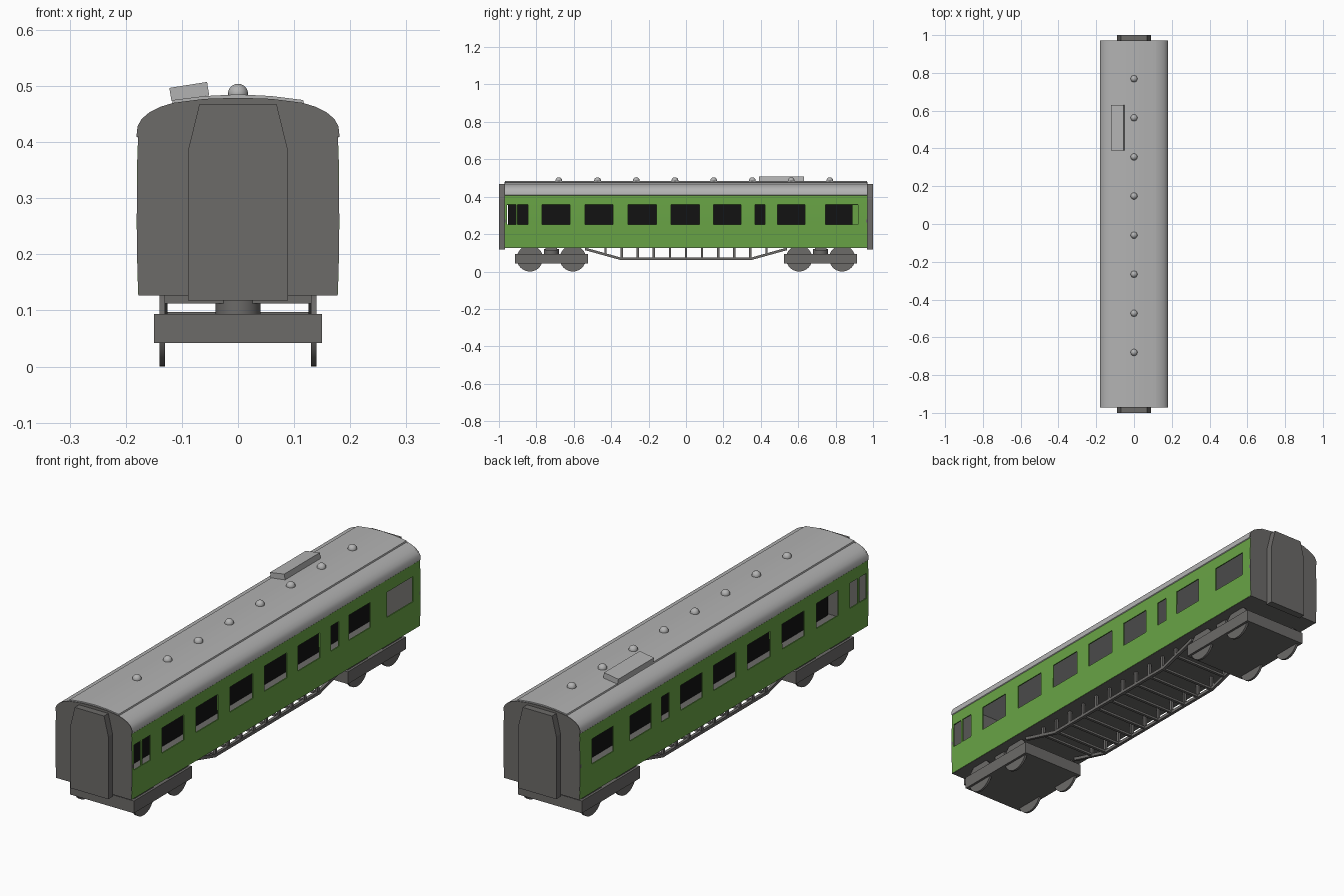
import bpy, bmesh, math

if "Cube" in bpy.data.objects:
    bpy.data.objects.remove(bpy.data.objects["Cube"])

def material(name, rgb):
    m = bpy.data.materials.new(name)
    m.diffuse_color = (*rgb, 1)
    m.use_nodes = True
    m.node_tree.nodes["Principled BSDF"].inputs["Base Color"].default_value = m.diffuse_color
    return m

GREEN = material("coach_green", (0.14, 0.37, 0.06))
DARK = material("dark_grey", (0.15, 0.145, 0.14))
ROOF = material("roof_grey", (0.45, 0.45, 0.45))
BLACK = material("partition_black", (0.006, 0.006, 0.006))

def finish(name, bm, mat, smooth=None):
    bmesh.ops.recalc_face_normals(bm, faces=bm.faces)
    me = bpy.data.meshes.new(name)
    bm.to_mesh(me)
    bm.free()
    me.materials.append(mat)
    ob = bpy.data.objects.new(name, me)
    bpy.context.collection.objects.link(ob)
    if smooth:
        bpy.ops.object.select_all(action='DESELECT')
        ob.select_set(True)
        bpy.context.view_layer.objects.active = ob
        bpy.ops.object.shade_smooth_by_angle(angle=math.radians(smooth))
    return ob

def box(name, x, y, z, mat):
    """Box from (min, max) pairs."""
    bm = bmesh.new()
    bmesh.ops.create_cube(bm, size=1)
    for v in bm.verts:
        v.co = [lo + (c + 0.5) * (hi - lo) for c, (lo, hi) in zip(v.co, (x, y, z))]
    return finish(name, bm, mat)

def extrude(name, profile, axis, a, b, mat, smooth=None):
    """Closed profile extruded along y (points x,z) or x (points y,z)."""
    bm = bmesh.new()
    place = (lambda p, d: (p[0], d, p[1])) if axis == 'y' else (lambda p, d: (d, p[0], p[1]))
    face = bm.faces.new([bm.verts.new(place(p, a)) for p in profile])
    new = bmesh.ops.extrude_face_region(bm, geom=[face])['geom']
    move = (0, b - a, 0) if axis == 'y' else (b - a, 0, 0)
    bmesh.ops.translate(bm, vec=move, verts=[v for v in new if isinstance(v, bmesh.types.BMVert)])
    return finish(name, bm, mat, smooth)

def mirrored(half):
    """Complete a right-hand half profile that runs bottom to top."""
    return half + [(-x, z) for x, z in reversed(half) if x > 0]

# Side walls: a grid of panels leaving the window cells open
ROWS = [(0.178, 0.128), (0.18, 0.20), (0.1805, 0.25), (0.180, 0.357), (0.178, 0.412)]
WINDOWS = [(-0.957, -0.91), (-0.90, -0.846), (-0.77, -0.62), (-0.54, -0.39),
           (-0.31, -0.157), (-0.08, 0.072), (0.147, 0.293), (0.368, 0.422), (0.49, 0.635)]

def side_wall(name, s, last_window):
    wins = WINDOWS + [last_window]
    ys = [-0.97] + [y for w in wins for y in w] + [0.97]
    bm = bmesh.new()
    grid = [[bm.verts.new((s * x, y, z)) for x, z in ROWS] for y in ys]
    for i in range(len(ys) - 1):
        for j in range(len(ROWS) - 1):
            if j == 2 and i % 2:
                continue
            bm.faces.new((grid[i][j], grid[i + 1][j], grid[i + 1][j + 1], grid[i][j + 1]))
    bmesh.ops.recalc_face_normals(bm, faces=bm.faces)
    bm.normal_update()
    if sum(f.normal.x for f in bm.faces) * s < 0:
        bmesh.ops.reverse_faces(bm, faces=bm.faces)
    # inner skin and window reveals
    bmesh.ops.solidify(bm, geom=bm.faces[:], thickness=0.005)
    finish(name, bm, GREEN, 30)

side_wall("right_side", 1, (0.745, 0.92))
side_wall("left_side", -1, (0.745, 0.89))

# Arched roof shell
arch = [(0.181, 0.41), (0.179, 0.428), (0.172, 0.441), (0.158, 0.453),
        (0.138, 0.463), (0.115, 0.470), (0.06, 0.477), (0, 0.479)]
outer = mirrored(arch)
inner = [(x * 0.965, z - 0.006) for x, z in reversed(outer)]
extrude("roof", outer + inner, 'y', -0.968, 0.968, ROOF, 40)
# Raised centre panel of the roof
panel = mirrored([(0.118, 0.468), (0.116, 0.475), (0.06, 0.482), (0, 0.485)])
extrude("roof_centre_panel", panel, 'y', -0.968, 0.968, ROOF, 40)

# Roof ventilators
for i in range(8):
    bm = bmesh.new()
    bmesh.ops.create_uvsphere(bm, u_segments=16, v_segments=10, radius=0.018)
    bmesh.ops.translate(bm, vec=(0, -0.68 + i * 0.207, 0.486), verts=bm.verts)
    finish("roof_vent", bm, ROOF, 60)

# Tilted water tank cover on the roof
tank = box("roof_hatch", (-0.034, 0.034), (-0.12, 0.12), (-0.013, 0.011), ROOF)
tank.location = (-0.087, 0.51, 0.491)
tank.rotation_euler = (0, math.radians(-9), 0)

# Floor and central partition
box("floor", (-0.176, 0.176), (-0.968, 0.968), (0.127, 0.133), DARK)
box("partition", (-0.002, 0.002), (-0.952, 0.89), (0.132, 0.40), BLACK)

# End walls, corridor connections, bogies
end_profile = mirrored([(0.177, 0.127), (0.18, 0.20), (0.1805, 0.27), (0.178, 0.41)] + arch)
gangway = mirrored([(0.089, 0.118), (0.089, 0.385), (0.069, 0.467)])
for s in (-1, 1):
    extrude("end_wall", end_profile, 'y', s * 0.962, s * 0.971, DARK)
    extrude("gangway", gangway, 'y', s * 0.968, s * 1.0, DARK)

    cy = s * 0.72
    box("bogie_frame", (-0.15, 0.15), (cy - 0.195, cy + 0.195), (0.042, 0.094), DARK)
    box("bolster", (-0.13, 0.13), (cy - 0.03, cy + 0.03), (0.112, 0.13), DARK)
    bm = bmesh.new()
    bmesh.ops.create_cone(bm, cap_ends=True, segments=24, radius1=0.04, radius2=0.04, depth=0.03)
    bmesh.ops.translate(bm, vec=(0, cy, 0.105), verts=bm.verts)
    finish("bogie_pivot", bm, DARK, 40)
    for wy in (cy - 0.115, cy + 0.115):
        for side in (-1, 1):
            disc = [(wy + 0.07 * math.cos(a), 0.07 + 0.07 * math.sin(a))
                    for a in (2 * math.pi * k / 32 for k in range(32))]
            extrude("wheel", disc, 'x', side * 0.13, side * 0.14, DARK, 40)

# Underframe trusses with posts and cross rungs
top = [(-0.54, 0.128), (-0.35, 0.075), (0.35, 0.075), (0.54, 0.128)]
low = [(0.54, 0.114), (0.352, 0.062), (-0.352, 0.062), (-0.54, 0.114)]
for s in (-1, 1):
    extrude("truss_rod", top + low, 'x', s * 0.126, s * 0.139, DARK)
for i in range(-5, 6):
    y = i * 0.086
    z = 0.065 + max(0, abs(y) - 0.35) * 0.28
    for s in (-1, 1):
        xs = sorted((s * 0.127, s * 0.138))
        box("truss_post", xs, (y - 0.006, y + 0.006), (z, 0.129), DARK)
    box("truss_rung", (-0.13, 0.13), (y - 0.006, y + 0.006), (z, z + 0.01), DARK)
